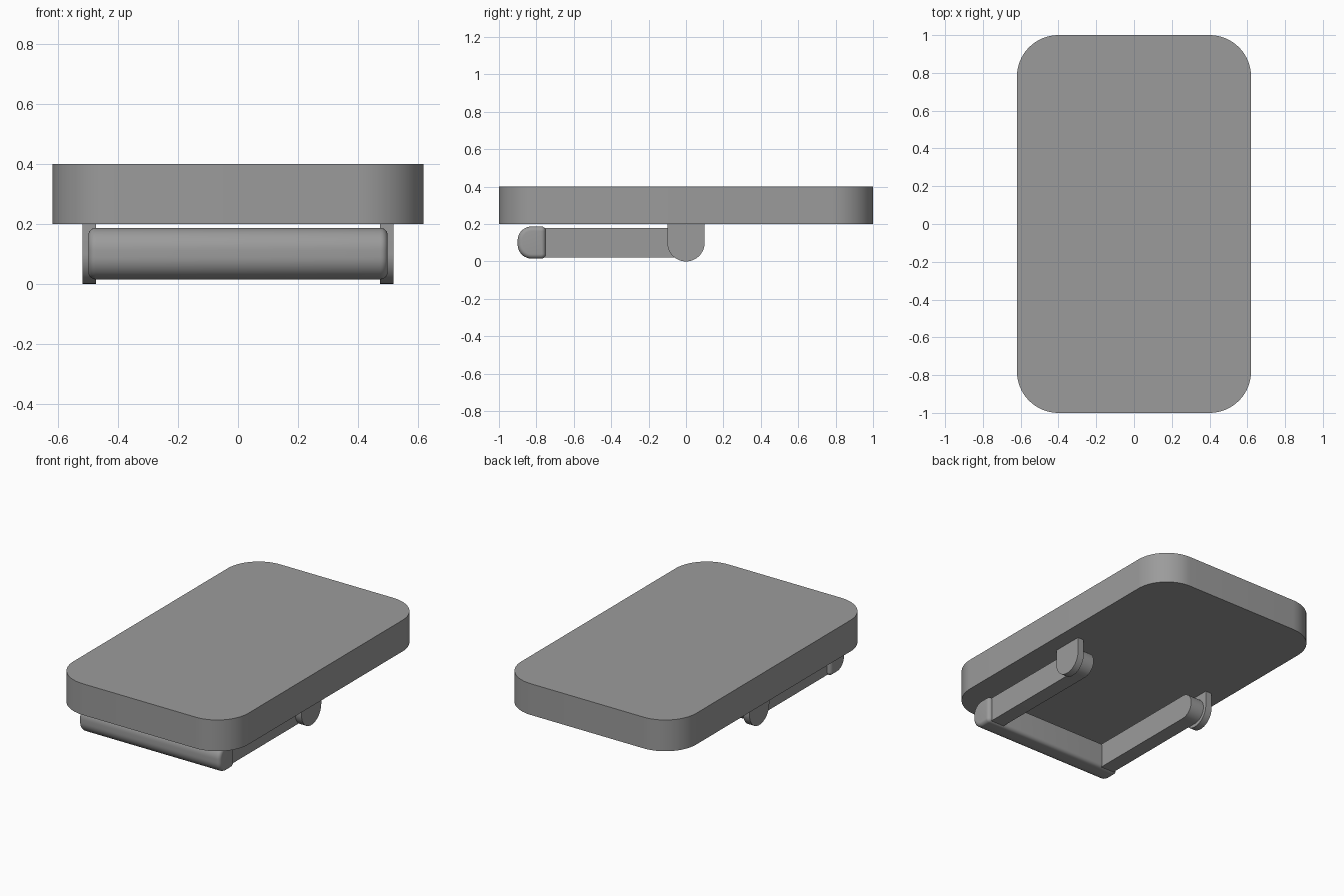
import bpy, bmesh
from math import sin, cos, pi, radians

if "Cube" in bpy.data.objects:
    bpy.data.objects.remove(bpy.data.objects["Cube"])

grey = bpy.data.materials.new("mid grey")
grey.diffuse_color = (0.33, 0.33, 0.33, 1)
grey.use_nodes = True
grey.node_tree.nodes["Principled BSDF"].inputs["Base Color"].default_value = grey.diffuse_color


def loft(name, sections):
    """Skin equal-length rings of 3D points and cap both ends."""
    bm = bmesh.new()
    rings = [[bm.verts.new(p) for p in s] for s in sections]
    n = len(rings[0])
    for a, b in zip(rings, rings[1:]):
        for i in range(n):
            j = (i + 1) % n
            bm.faces.new((a[i], a[j], b[j], b[i]))
    bm.faces.new(rings[0])
    bm.faces.new(rings[-1])
    bmesh.ops.recalc_face_normals(bm, faces=bm.faces)
    mesh = bpy.data.meshes.new(name)
    bm.to_mesh(mesh)
    bm.free()
    mesh.materials.append(grey)
    ob = bpy.data.objects.new(name, mesh)
    bpy.context.collection.objects.link(ob)
    bpy.ops.object.select_all(action='DESELECT')
    bpy.context.view_layer.objects.active = ob
    ob.select_set(True)
    bpy.ops.object.shade_smooth_by_angle(angle=radians(30))
    return ob


def rounded_rect(u0, u1, v0, v1, r_low, r_high, steps=12):
    """Rounded rectangle; r_low rounds the u0 corners, r_high the u1 corners."""
    corners = [(u1, v1, r_high, -1, -1, 0), (u0, v1, r_low, 1, -1, 1),
               (u0, v0, r_low, 1, 1, 2), (u1, v0, r_high, -1, 1, 3)]
    pts = []
    for u, v, r, su, sv, q in corners:
        for k in range(steps + 1):
            a = (q + k / steps) * pi / 2
            pts.append((u + su * r + r * cos(a), v + sv * r + r * sin(a)))
    return pts


def along_x(profile, x0, x1):
    return [[(x, y, z) for y, z in profile] for x in (x0, x1)]


def arc(r, start, end, steps=24):
    """Arc in the y-z plane around the hinge axis."""
    angles = [radians(start + (end - start) * k / steps) for k in range(steps + 1)]
    return [(r * cos(a), 0.1 + r * sin(a)) for a in angles]


# Slab with large rounded corners
plan = rounded_rect(-0.62, 0.62, -1, 1, 0.22, 0.22, 16)
loft("slab", [[(x, y, z) for x, y in plan] for z in (0.2, 0.4)])

# Hinge brackets and swing arms on both sides
bracket = [(-0.1, 0.2)] + arc(0.1, 180, 360) + [(0.1, 0.2)]
arm = [(-0.76, 0.178), (-0.76, 0.022)] + arc(0.078, -90, 90)
for side, s in (("left", -1), ("right", 1)):
    loft(side + "_bracket", along_x(bracket, s * 0.475, s * 0.52))
    loft(side + "_arm", along_x(arm, s * 0.38, s * 0.475))

# Crossbar: full round at the front, small rounds at the back and ends
R = 0.024
ends = [k * pi / 12 for k in range(7)]
stations = [(-0.5 + R * (1 - sin(a)), R * (1 - cos(a))) for a in reversed(ends)]
stations += [(-x, d) for x, d in reversed(stations)]
loft("crossbar", [[(x, y, z) for y, z in rounded_rect(
    -0.9 + d, -0.75 - d, 0.015 + d, 0.187 - d, 0.075 - d, R - d + 0.0005)]
    for x, d in stations])
